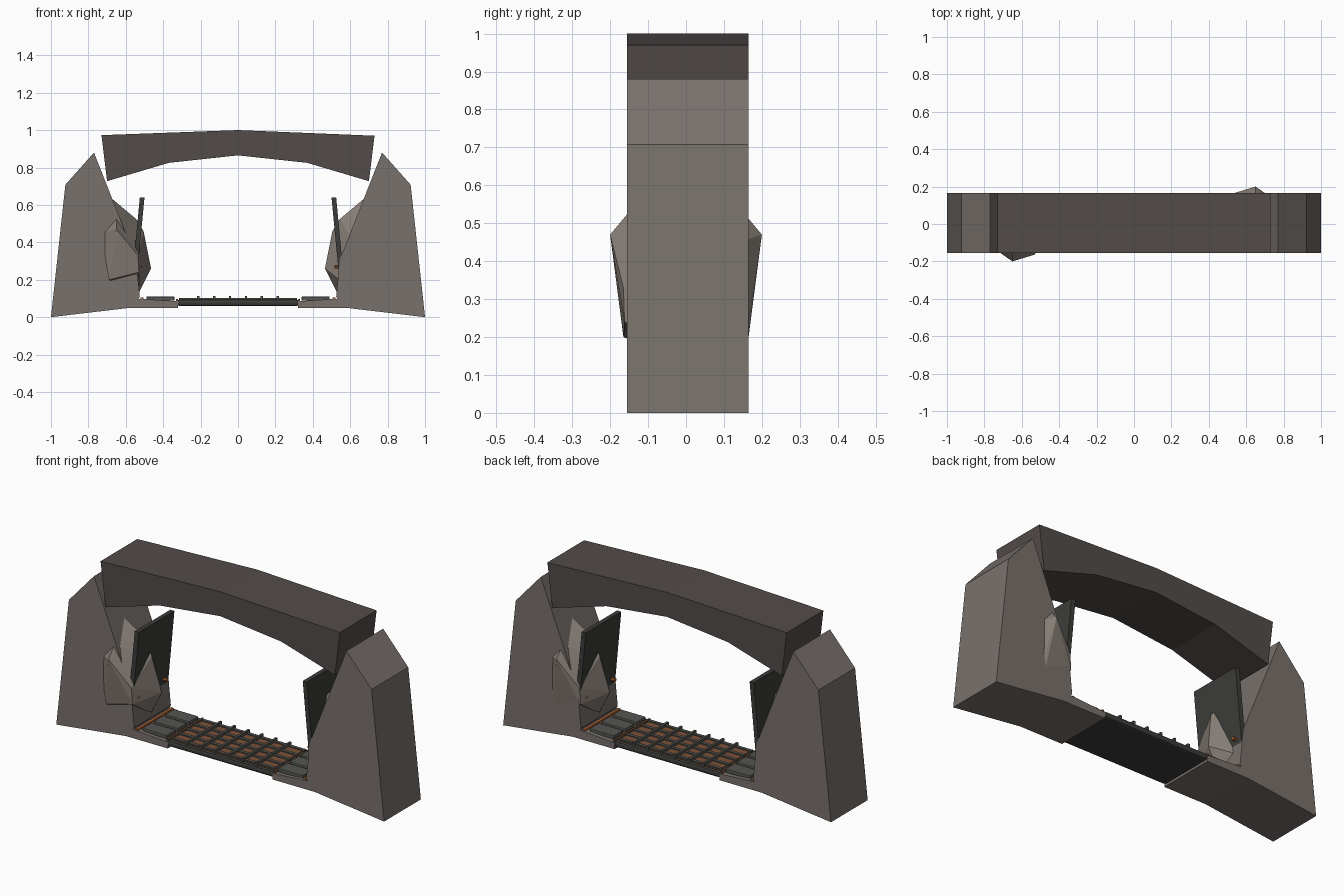
import bpy, bmesh, math
from mathutils import Vector

if "Cube" in bpy.data.objects:
    bpy.data.objects.remove(bpy.data.objects["Cube"])

Y0, Y1 = -0.155, 0.165


def mat(name, col):
    m = bpy.data.materials.new(name)
    m.diffuse_color = (*col, 1)
    m.use_nodes = True
    m.node_tree.nodes["Principled BSDF"].inputs["Base Color"].default_value = m.diffuse_color
    return m


STONE = mat("stone", (0.19, 0.165, 0.15))
ROCK = mat("pale_rock", (0.24, 0.205, 0.18))
BEAM = mat("dark_stone", (0.085, 0.072, 0.068))
METAL = mat("dark_metal", (0.045, 0.045, 0.042))
GRATE = mat("grey_metal", (0.09, 0.09, 0.085))
RUST = mat("rust", (0.2, 0.085, 0.04))
ORANGE = mat("orange_rust", (0.4, 0.12, 0.03))


def finish(name, bm, m):
    bmesh.ops.recalc_face_normals(bm, faces=bm.faces)
    me = bpy.data.meshes.new(name)
    bm.to_mesh(me)
    bm.free()
    ob = bpy.data.objects.new(name, me)
    me.materials.append(m)
    bpy.context.collection.objects.link(ob)
    return ob


def prism(name, pts, m, y0=Y0, y1=Y1):
    """Extrude an x/z outline from y0 to y1."""
    bm = bmesh.new()
    f = bm.faces.new([bm.verts.new((x, y0, z)) for x, z in pts])
    r = bmesh.ops.extrude_face_region(bm, geom=[f])
    for v in r["geom"]:
        if isinstance(v, bmesh.types.BMVert):
            v.co.y = y1
    return finish(name, bm, m)


def box(name, x0, x1, y0, y1, z0, z1, m, bevel=0):
    x0, x1 = sorted((x0, x1))
    ob = prism(name, [(x0, z0), (x1, z0), (x1, z1), (x0, z1)], m, y0, y1)
    if bevel:
        b = ob.modifiers.new("bevel", "BEVEL")
        b.width, b.segments = bevel, 2
    return ob


def hull(name, pts, m, sign):
    """Faceted rock; sign -1 turns it half round the z axis."""
    bm = bmesh.new()
    for x, y, z in pts:
        bm.verts.new((x * sign, y * sign, z))
    r = bmesh.ops.convex_hull(bm, input=bm.verts)
    bmesh.ops.delete(bm, geom=list({g for g in r["geom_interior"] + r["geom_unused"]
                                    if isinstance(g, bmesh.types.BMVert)}), context="VERTS")
    return finish(name, bm, m)


# Arched lintel
prism("lintel", [(-.73, .973), (0, 1), (.73, .97), (.70, .727), (.37, .825),
                 (0, .865), (-.37, .825), (-.70, .727)], BEAM)

PILLAR = [(1, 0), (.923, .708), (.77, .88), (.545, .31), (.525, .11), (.56, .052)]
PANEL = [(.50, .64), (.525, .64), (.565, .22), (.54, .22)]
SLAB = [(.32, .05), (.32, .085), (.53, .098), (.58, .098), (.58, .05)]
ROCK_PTS = [(-.65, -.2, .47), (-.73, -.14, .45), (-.65, -.15, .53), (-.69, -.165, .2),
            (-.70, -.165, .26), (-.53, -.162, .24), (-.535, -.165, .33), (-.465, 0, .26),
            (-.53, 0, .13), (-.54, .11, .2), (-.505, -.03, .46), (-.545, 0, .525),
            (-.67, -.03, .63), (-.62, .12, .4)]

for s, side in ((-1, "left"), (1, "right")):
    flip = lambda pts: [(x * s, z) for x, z in pts]
    # Pillar with boulder and leaning door panel
    prism(side + "_pillar", flip(PILLAR), STONE)
    hull(side + "_boulder", ROCK_PTS, ROCK, -s)
    prism(side + "_panel", flip(PANEL), METAL, -.15, .16)
    for y in (-.12, .12):
        bm = bmesh.new()
        bmesh.ops.create_cone(bm, cap_ends=True, segments=8, radius1=.01, radius2=.01, depth=.03)
        ob = finish(side + "_panel_bolt", bm, ORANGE)
        ob.location = (s * .53, y, .27)
        ob.rotation_euler.y = math.pi / 2
    # Threshold slab with floor pads and rusty trim
    prism(side + "_slab", flip(SLAB), STONE)
    for i in range(3):
        y = -.135 + i * .098
        box(side + "_floor_pad", s * .34, s * .49, y, y + .08, .088, .11, GRATE, .004)
    box(side + "_trim", s * .505, s * .52, -.15, .16, .09, .104, ORANGE)
    box(side + "_joint_strip", s * .322, s * .332, -.15, .16, .08, .098, RUST)

# Central grating
box("grating_tray", -.325, .325, Y0, Y1, .06, .094, METAL, .012)
box("grating_rust_bed", -.305, .305, -.14, .15, .085, .0965, RUST)
for i in range(5):
    y = -.125 + i * .065
    box("grating_long_bar", -.315, .315, y - .009, y + .009, .085, .102, GRATE)
for i in range(6):
    x = (i - 2.5) * .085
    box("grating_cross_bar", x - .006, x + .006, -.145, .155, .085, .112, GRATE)
